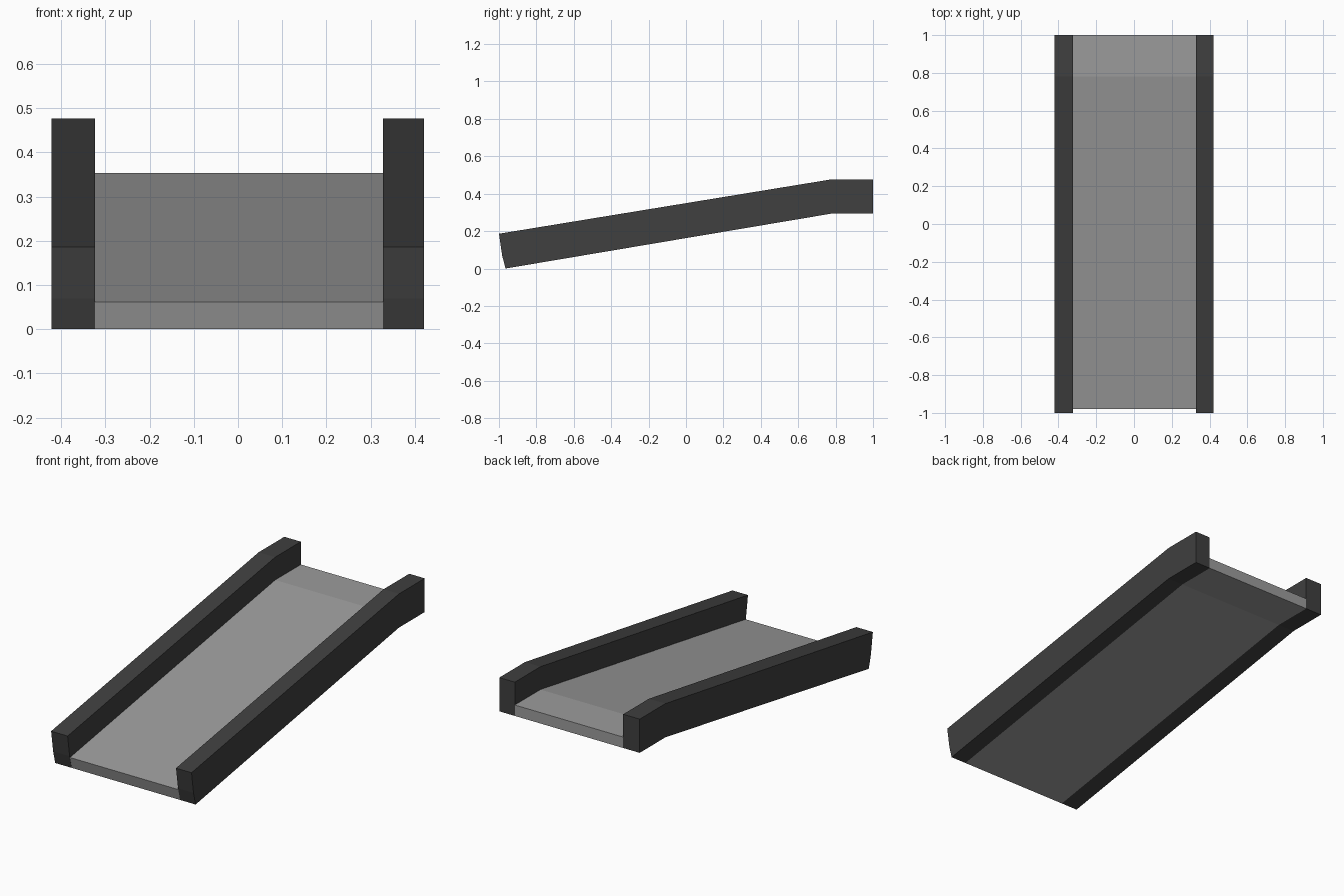
import bpy, bmesh

if "Cube" in bpy.data.objects:
    bpy.data.objects.remove(bpy.data.objects["Cube"])


def material(name, rgb):
    m = bpy.data.materials.new(name)
    m.diffuse_color = (*rgb, 1.0)
    m.use_nodes = True
    m.node_tree.nodes["Principled BSDF"].inputs["Base Color"].default_value = m.diffuse_color
    return m


def extrude_profile(name, profile, x0, x1, mat, caps=True):
    """Sweep a (y, z) side profile from x0 to x1."""
    bm = bmesh.new()
    a = [bm.verts.new((x0, y, z)) for y, z in profile]
    b = [bm.verts.new((x1, y, z)) for y, z in profile]
    n = len(profile)
    for i in range(n):
        j = (i + 1) % n
        bm.faces.new((a[i], a[j], b[j], b[i]))
    if caps:
        bm.faces.new(a[::-1])
        bm.faces.new(b)
    # profile runs clockwise seen from +x, so make normals face outward
    if caps:
        bmesh.ops.recalc_face_normals(bm, faces=bm.faces)
    else:
        bm.normal_update()
        if max(bm.faces, key=lambda f: f.calc_center_median().z).normal.z < 0:
            bmesh.ops.reverse_faces(bm, faces=bm.faces)
    me = bpy.data.meshes.new(name)
    bm.to_mesh(me)
    bm.free()
    me.materials.append(mat)
    ob = bpy.data.objects.new(name, me)
    bpy.context.collection.objects.link(ob)
    return ob


dark = material("dark grey", (0.05, 0.05, 0.05))
light = material("light grey", (0.33, 0.33, 0.33))

# Shared underside: sloping ramp, then a flat landing
under = [(1.0, 0.294), (0.78, 0.294), (-0.965, 0.0)]

# Walking surface, sides hidden by the rails
deck = under + [(-0.98, 0.062), (0.78, 0.353), (1.0, 0.353)]
extrude_profile("ramp_deck", deck, -0.323, 0.328, light, caps=False)

# Side rails
rail = under + [(-0.983, 0.07), (-1.0, 0.186), (0.78, 0.477), (1.0, 0.477)]
extrude_profile("left_rail", rail, -0.422, -0.323, dark)
extrude_profile("right_rail", rail, 0.328, 0.421, dark)
